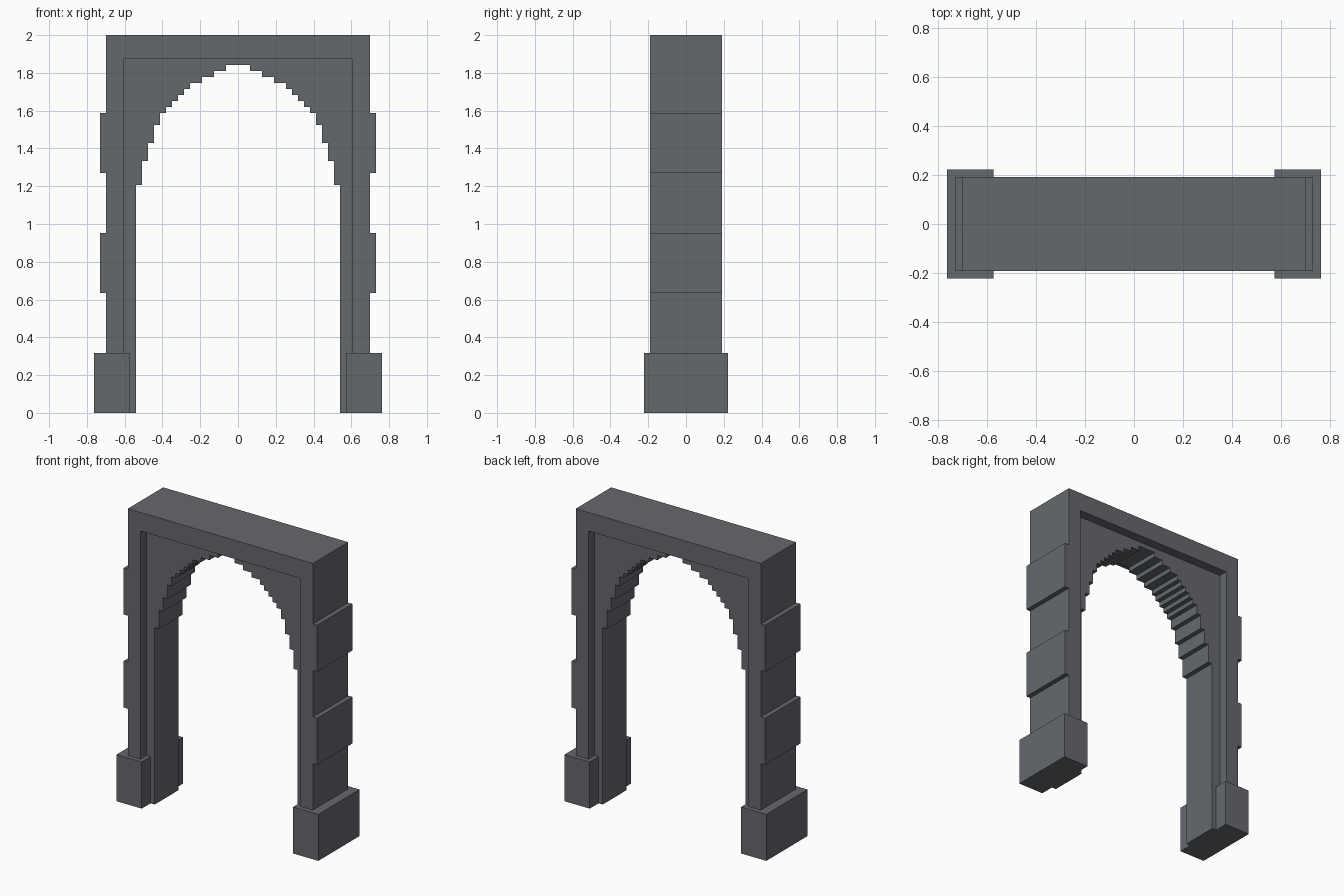
import bpy
import bmesh

cube = bpy.data.objects.get("Cube")
if cube:
    bpy.data.objects.remove(cube, do_unlink=True)

U = 2 / 63  # one block unit: the arch is 63 units tall

stone = bpy.data.materials.new("dark_grey_stone")
stone.use_nodes = True
colour = (0.13, 0.138, 0.152, 1)
stone.diffuse_color = colour
bsdf = stone.node_tree.nodes["Principled BSDF"]
bsdf.inputs["Base Color"].default_value = colour
bsdf.inputs["Roughness"].default_value = 0.9


def extrude_profile(name, outline, half_depth):
    """Extrude an x-z outline, given in units, symmetrically along y."""
    bm = bmesh.new()
    verts = [bm.verts.new((x * U, -half_depth * U, z * U)) for x, z in outline]
    face = bm.faces.new(verts)
    grown = bmesh.ops.extrude_face_region(bm, geom=[face])
    moved = [v for v in grown["geom"] if isinstance(v, bmesh.types.BMVert)]
    bmesh.ops.translate(bm, verts=moved, vec=(0, 2 * half_depth * U, 0))
    bmesh.ops.recalc_face_normals(bm, faces=bm.faces)
    mesh = bpy.data.meshes.new(name)
    bm.to_mesh(mesh)
    bm.free()
    mesh.materials.append(stone)
    obj = bpy.data.objects.new(name, mesh)
    bpy.context.collection.objects.link(obj)
    return obj


def mirrored(half):
    """Complete a right-half outline with its reflection."""
    return half + [(-x, z) for x, z in reversed(half)]


def block(name, x0, x1, z0, z1, half_depth):
    extrude_profile(name, [(x0, z0), (x1, z0), (x1, z1), (x0, z1)], half_depth)


# Outer frame: two posts and a lintel
extrude_profile("outer_frame", mirrored([(19, 59), (19, 10), (22, 10), (22, 63)]), 6)

# Recessed panel with the stepped arch opening: (half width, top of that step)
steps = [(17, 38), (16, 42), (15, 45), (14, 48), (13, 50), (12, 51), (11, 52),
         (10, 53), (9, 54), (8, 55), (6, 56), (4, 57), (2, 58)]
arch = []
floor = 0
for x, top in steps:
    arch += [(x, floor), (x, top)]
    floor = top
outer = [(18, 0), (18, 10), (19, 10), (19, 59)]
# Run up the inside of the arch, over to the other side, then round the outside
extrude_profile("arch_panel", mirrored(list(reversed(outer)) + arch), 4)

# Feet and side bands on both posts
for side, s in (("left", 1), ("right", -1)):
    block(side + "_foot", s * 18, s * 24, 0, 10, 7)
    for level, z in (("lower", 20), ("upper", 40)):
        block(f"{side}_{level}_band", s * 22, s * 23, z, z + 10, 6)
